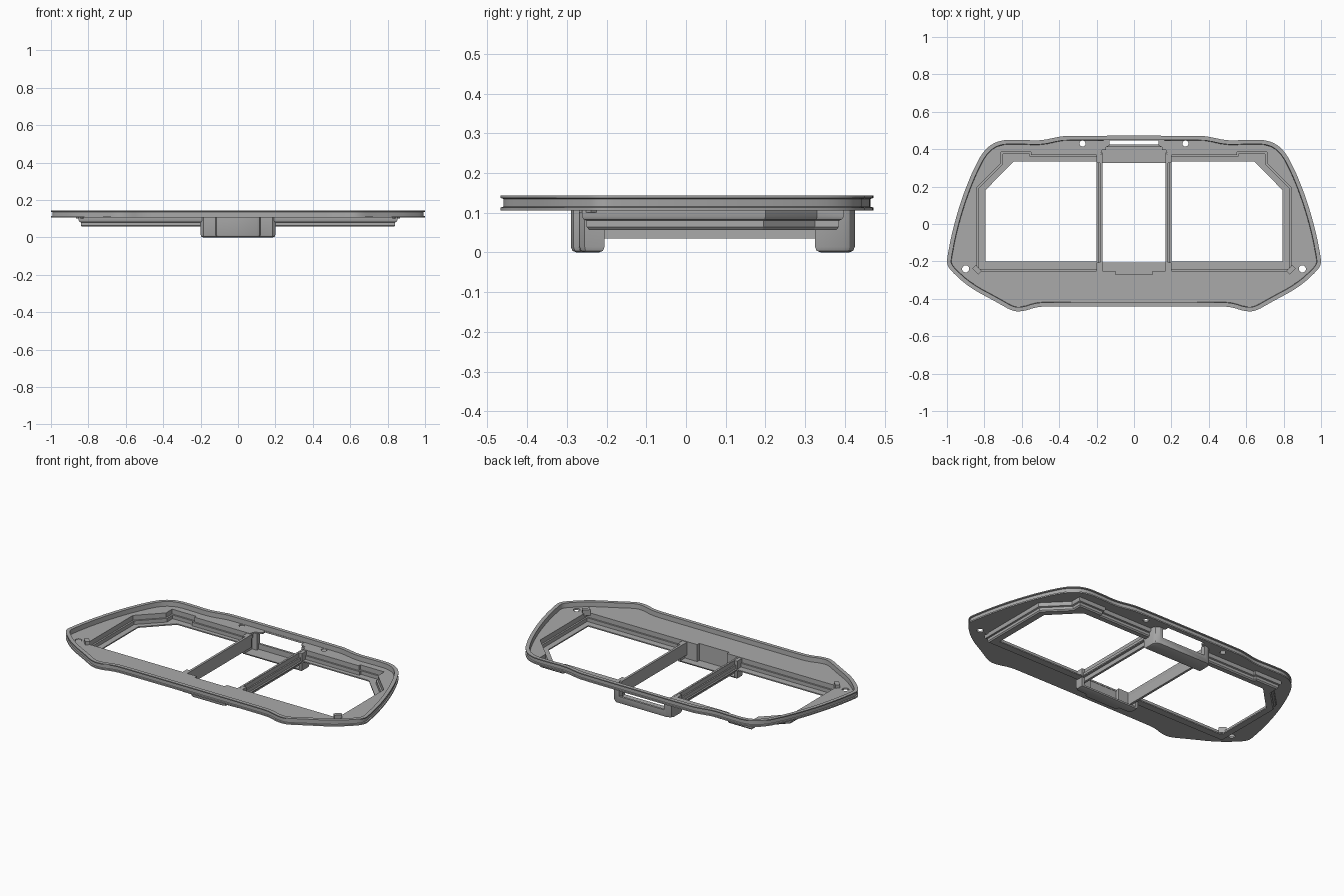
import bpy, bmesh, math
from mathutils import Vector

if "Cube" in bpy.data.objects:
    bpy.data.objects.remove(bpy.data.objects["Cube"])

grey = bpy.data.materials.new("plain grey")
grey.use_nodes = True
grey.diffuse_color = (0.4, 0.4, 0.4, 1)
grey.node_tree.nodes["Principled BSDF"].inputs["Base Color"].default_value = grey.diffuse_color


def both_sides(half):
    """Close a right-half outline, given from front to back, by reflection."""
    return half + [(-x, y) for x, y in reversed(half)]


def soften(pts, times=2):
    """Round an outline by corner cutting."""
    for _ in range(times):
        cut = []
        for a, b in zip(pts, pts[1:] + pts[:1]):
            a, b = Vector(a), Vector(b)
            cut += [tuple(a.lerp(b, 0.25)), tuple(a.lerp(b, 0.75))]
        pts = cut
    return pts


def inset(pts, d):
    """Move a counter-clockwise outline inward by d (outward if negative)."""
    out = []
    for i, p in enumerate(pts):
        p, a, b = Vector(p), Vector(pts[i - 1]), Vector(pts[(i + 1) % len(pts)])
        e, f = (p - a).normalized(), (b - p).normalized()
        n, m = Vector((-e.y, e.x)), Vector((-f.y, f.x))
        out.append(tuple(p + (n + m) * d / (1 + n.dot(m))))
    return out


def finish(obj, mirror=False):
    obj.data.materials.clear()
    obj.data.materials.append(grey)
    bpy.ops.object.select_all(action='DESELECT')
    obj.select_set(True)
    bpy.context.view_layer.objects.active = obj
    bpy.ops.object.shade_smooth_by_angle(angle=math.radians(30))
    if mirror:
        mod = obj.modifiers.new("mirror", 'MIRROR')
        mod.mirror_object = None
        mod.use_mirror_merge = False
    return obj


def loft(name, rings, caps=False):
    """Skin a stack of (outline, z) rings; closed into a tube unless capped."""
    bm = bmesh.new()
    loops = [[bm.verts.new((x, y, z)) for x, y in pts] for pts, z in rings]
    pairs = list(zip(loops, loops[1:])) + ([] if caps else [(loops[-1], loops[0])])
    for a, b in pairs:
        for i in range(len(a)):
            j = (i + 1) % len(a)
            bm.faces.new((a[i], a[j], b[j], b[i]))
    if caps:
        bm.faces.new(loops[0])
        bm.faces.new(loops[-1])
    bmesh.ops.recalc_face_normals(bm, faces=bm.faces)
    mesh = bpy.data.meshes.new(name)
    bm.to_mesh(mesh)
    bm.free()
    obj = bpy.data.objects.new(name, mesh)
    bpy.context.collection.objects.link(obj)
    return obj


def box(name, x0, x1, y0, y1, z0, z1):
    pts = [(x0, y0), (x1, y0), (x1, y1), (x0, y1)]
    return loft(name, [(pts, z0), (pts, z1)], caps=True)


def carve(obj, cutters):
    for c in cutters:
        mod = obj.modifiers.new("cut", 'BOOLEAN')
        mod.operation, mod.solver, mod.object = 'DIFFERENCE', 'EXACT', c
        bpy.context.view_layer.objects.active = obj
        bpy.ops.object.modifier_apply(modifier=mod.name)
        bpy.data.objects.remove(c)
    return obj


# Outer rim with a shallow groove around its edge
outline = soften(both_sides([
    (0.44, -0.44), (0.52, -0.443), (0.59, -0.467), (0.65, -0.467), (0.73, -0.42),
    (0.88, -0.34), (0.98, -0.25), (1.0, -0.215), (1.0, -0.185), (0.97, -0.03),
    (0.92, 0.14), (0.86, 0.29), (0.80, 0.40), (0.72, 0.45), (0.60, 0.45),
    (0.50, 0.445), (0.41, 0.465), (0.36, 0.472)]))
rim_profile = [(0, 0.105), (0, 0.113), (0.007, 0.115), (0.007, 0.135), (0, 0.137),
               (0, 0.143), (0.022, 0.143), (0.024, 0.105)]
finish(loft("outer_rim", [(inset(outline, d), z) for d, z in rim_profile]))

# Floor plate with window opening and screw holes
opening = both_sides([
    (0.1, -0.27), (0.1, -0.25), (0.84, -0.25), (0.84, 0.195), (0.71, 0.325),
    (0.71, 0.385), (0.55, 0.385), (0.55, 0.37), (0.18, 0.37), (0.17, 0.4),
    (0.13, 0.42), (0.13, 0.446)])


def circle(cx, cy, r, n=24):
    return [(cx + r * math.cos(math.tau * i / n), cy + r * math.sin(math.tau * i / n))
            for i in range(n)]


curve = bpy.data.curves.new("floor_plate", 'CURVE')
curve.dimensions, curve.fill_mode, curve.extrude = '2D', 'BOTH', 0.005
holes = [circle(s * x, y, r) for s in (1, -1)
         for x, y, r in ((0.9, -0.24, 0.019), (0.275, 0.43, 0.016))]
for pts in [inset(outline, 0.024), opening] + holes:
    spline = curve.splines.new('POLY')
    spline.points.add(len(pts) - 1)
    for p, (x, y) in zip(spline.points, pts):
        p.co = (x, y, 0, 1)
    spline.use_cyclic_u = True
plate = bpy.data.objects.new("floor_plate", curve)
plate.location.z = 0.11
bpy.context.collection.objects.link(plate)
bpy.ops.object.select_all(action='DESELECT')
plate.select_set(True)
bpy.context.view_layer.objects.active = plate
bpy.ops.object.convert(target='MESH')
finish(bpy.context.view_layer.objects.active)

# Stepped window frames, one on each side
recess = [(0.18, -0.25), (0.84, -0.25), (0.84, 0.195), (0.71, 0.325),
          (0.71, 0.385), (0.55, 0.385), (0.55, 0.37), (0.18, 0.37)]
window = [(0.2, -0.2), (0.795, -0.2), (0.795, 0.18), (0.645, 0.333),
          (0.635, 0.335), (0.55, 0.335), (0.54, 0.335), (0.2, 0.335)]
frame_profile = [(recess, 0, 0.113), (recess, -0.012, 0.107), (recess, -0.012, 0.09),
                 (recess, -0.008, 0.083), (recess, 0, 0.08), (recess, 0, 0.064),
                 (recess, 0.006, 0.057), (window, 0, 0.057), (window, 0, 0.064),
                 (recess, 0.01, 0.064), (recess, 0.01, 0.086), (recess, 0, 0.086)]
finish(loft("window_frame", [(inset(p, d), z) for p, d, z in frame_profile]), mirror=True)

# Upright dividers
finish(box("divider", 0.168, 0.182, -0.25, 0.37, 0.035, 0.112), mirror=True)


# Rounded hanging brackets at front and back, carved hollow
def bracket(name, plan, cutters):
    plan = inset(plan, 0)
    rings = [(inset(plan, 0.014), 0), (inset(plan, 0.004), 0.004),
             (plan, 0.014), (plan, 0.112)]
    return finish(carve(loft(name, rings, caps=True), cutters))


bracket("front_bracket",
        both_sides([(0.1, -0.29), (0.115, -0.283), (0.12, -0.27), (0.185, -0.268),
                    (0.2, -0.255), (0.2, -0.205)]),
        [box("cut", -0.182, 0.182, -0.25, -0.1, 0.012, 0.2),
         box("cut", -0.1, 0.1, -0.272, -0.2, 0.012, 0.2)])
bracket("back_bracket",
        both_sides([(0.2, 0.325), (0.2, 0.395), (0.192, 0.412), (0.17, 0.425)]),
        [box("cut", -0.182, 0.182, 0.2, 0.395, 0.012, 0.2),
         box("cut", -0.15, 0.15, 0.2, 0.412, 0.012, 0.2),
         box("cut", -0.15, 0.15, 0.3, 0.5, 0.045, 0.2)])

# Small angled locating tabs at the front corners
tab = [(0.865, -0.245), (0.84, -0.22), (0.815, -0.245), (0.84, -0.27)]
tab = [(x + 0.25 * (y + 0.245), y + 0.25 * (x - 0.84)) for x, y in tab]
finish(loft("corner_tab", [(tab, 0.1), (tab, 0.135)], caps=True), mirror=True)
